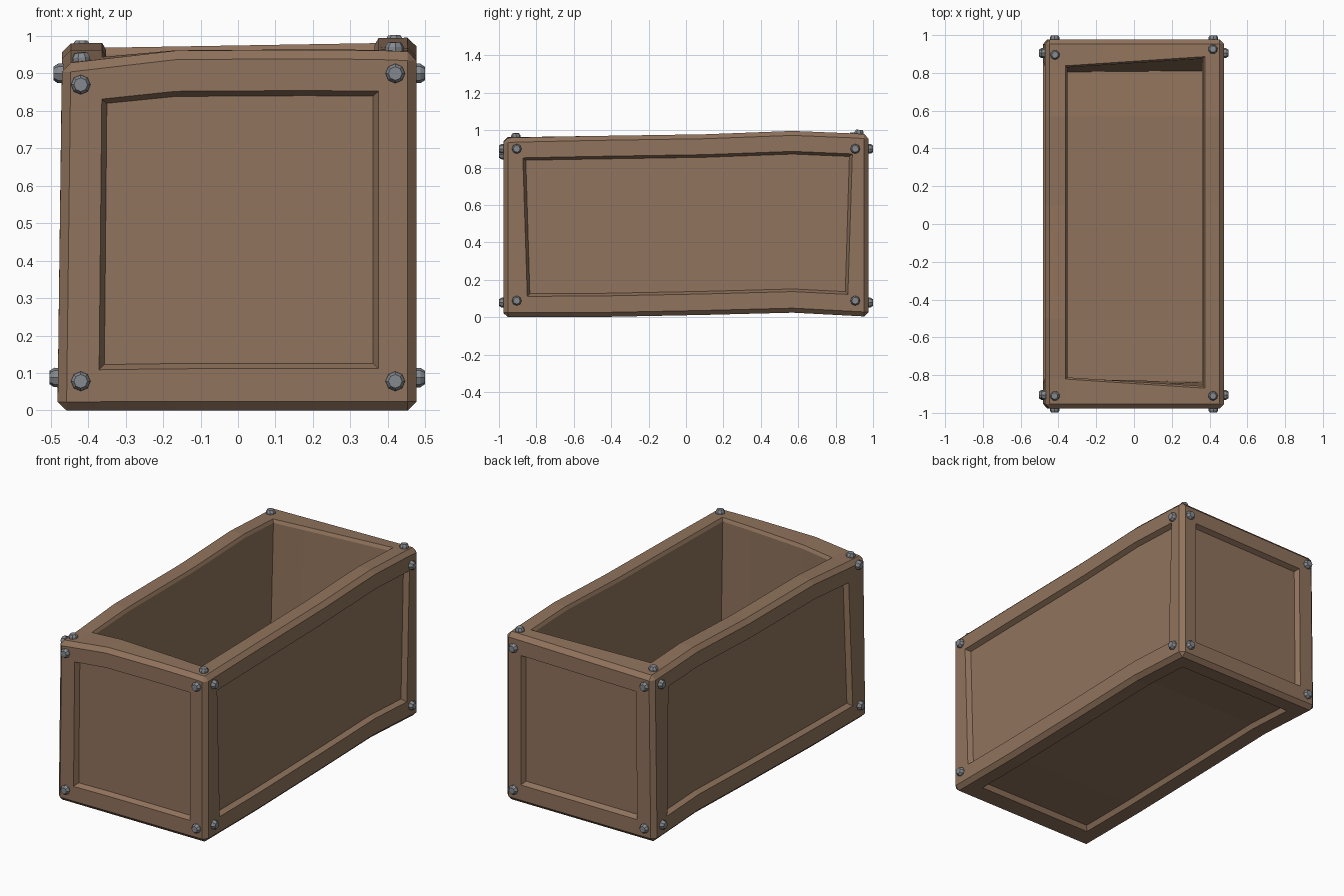
import bpy, bmesh
from mathutils import Vector
from mathutils.bvhtree import BVHTree

if "Cube" in bpy.data.objects:
    bpy.data.objects.remove(bpy.data.objects["Cube"])


def material(name, rgb):
    m = bpy.data.materials.new(name)
    m.diffuse_color = (*rgb, 1)
    m.use_nodes = True
    m.node_tree.nodes["Principled BSDF"].inputs["Base Color"].default_value = m.diffuse_color
    return m


def add_object(name, bm, mat):
    me = bpy.data.meshes.new(name)
    bm.to_mesh(me)
    me.materials.append(mat)
    ob = bpy.data.objects.new(name, me)
    bpy.context.collection.objects.link(ob)
    return ob


def lerp_table(v, pts):
    if v <= pts[0][0]:
        return pts[0][1]
    for (a, fa), (b, fb) in zip(pts, pts[1:]):
        if v <= b:
            return fa + (fb - fa) * (v - a) / (b - a)
    return pts[-1][1]


wood = material("brown wood", (0.28, 0.172, 0.108))
steel = material("grey steel", (0.235, 0.25, 0.27))

# Grid lines: outer edge, panel edge, bends, panel edge, outer edge
CUTS = [[-.482, -.372, -.17, .18, .375, .477],
        [-.977, -.845, -.5, .1, .57, .862, .977],
        [0, .112, .5, .857, .966]]


def warp(p):
    """Hand-made wobble of the whole crate."""
    x, y, z = p
    t = min(max(z / .966, 0), 1)
    top = lerp_table(y, [(-.97, -.004), (.1, .004), (.57, .022), (.97, .004)])
    top += .008 * x / .48 * (1 if y > 0 else .4)
    front = min(max((-y - .5) / .47, 0), 1)
    top += front * lerp_table(x, [(-.48, -.034), (-.17, 0), (.3, 0), (.48, -.008)])
    low = lerp_table(y, [(-.97, 0), (-.5, 0), (.1, .012), (.57, .024), (.97, .003)])
    nz = z + top * t + low * (1 - t)
    ny = y
    if .75 < abs(y) < .9:
        ny += (1 if y > 0 else -1) * .024 * x / .37 * t
    nx = x + (.012 * t * max(0, -x) / .48)
    return Vector((nx, ny, nz))


# Crate body: a box shell on the grid lines
bm = bmesh.new()
grid = {}


def vert(co):
    if co not in grid:
        grid[co] = bm.verts.new(co)
    return grid[co]


for ax in range(3):
    u, v = (ax + 1) % 3, (ax + 2) % 3
    for side in (CUTS[ax][0], CUTS[ax][-1]):
        for a, b in zip(CUTS[u], CUTS[u][1:]):
            for c, d in zip(CUTS[v], CUTS[v][1:]):
                quad = []
                for s, w in ((a, c), (b, c), (b, d), (a, d)):
                    co = [0, 0, 0]
                    co[ax], co[u], co[v] = side, s, w
                    quad.append(vert(tuple(co)))
                bm.faces.new(quad)
bmesh.ops.recalc_face_normals(bm, faces=bm.faces)

# Chamfer the twelve outer edges
corner = [e for e in bm.edges
          if e.calc_face_angle(0) > 1]
bmesh.ops.bevel(bm, geom=corner, offset=.024, segments=1, affect='EDGES',
                profile=.5, clamp_overlap=True)


def panel(ax, end):
    """Faces inside the frame on one side of the crate."""
    out = []
    for f in bm.faces:
        c = f.calc_center_median()
        if abs(f.normal[ax]) < .99 or abs(c[ax] - CUTS[ax][end]) > .002:
            continue
        if all(CUTS[k][1] < c[k] < CUTS[k][-2] for k in range(3) if k != ax):
            out.append(f)
    return out


# Sunken panels on the sides and underneath
for ax, end in ((0, 0), (0, -1), (1, 0), (1, -1), (2, 0)):
    bmesh.ops.inset_region(bm, faces=panel(ax, end), thickness=.014,
                           depth=-.028, use_even_offset=True)
    bm.normal_update()

# Open top: small rim slope, then the hollow down to the floor
opening = panel(2, -1)
bmesh.ops.inset_region(bm, faces=opening, thickness=.01, depth=-.018,
                       use_even_offset=True)
bmesh.ops.inset_region(bm, faces=opening, thickness=.004, depth=0,
                       use_even_offset=True)
floor = {v for f in opening for v in f.verts}
for v in floor:
    v.co.z = .13
for v in bm.verts:
    v.co = warp(v.co)
    if v in floor and v.co.y > .75:
        v.co.y -= .04
bm.normal_update()
crate = add_object("crate_body", bm, wood)
tree = BVHTree.FromBMesh(bm)
bm.free()

# Bolts: eight-sided heads seated on the surface
bolts = bmesh.new()


def bolt(start, direction, r):
    hit, n, _, _ = tree.ray_cast(Vector(start), Vector(direction))
    if hit is None:
        return
    rot = n.to_track_quat('Z', 'Y').to_matrix().to_4x4()
    for r1, r2, h, base in ((r, r, .014, -.004), (r, r * .7, .012, .010)):
        m = rot.copy()
        m.translation = hit + n * (base + h / 2)
        bmesh.ops.create_cone(bolts, cap_ends=True, segments=8, radius1=r1,
                              radius2=r2, depth=h, matrix=m)


for s in (-1, 1):
    for q in (-1, 1):
        # top corners
        bolt((s * .418, q * .91 + (.015 * s if q > 0 else 0), 2), (0, 0, -1), .025)
        for z in (.078, .9):
            zf = .87 if (z > .5 and s < 0 and q < 0) else z
            bolt((s * .42, q * 2, zf), (0, -q, 0), .026)       # ends
            bolt((s * 2, q * .905, z + (.01 if z < .5 else 0)), (-s, 0, 0), .026)  # long sides
add_object("corner_bolts", bolts, steel)
bolts.free()
